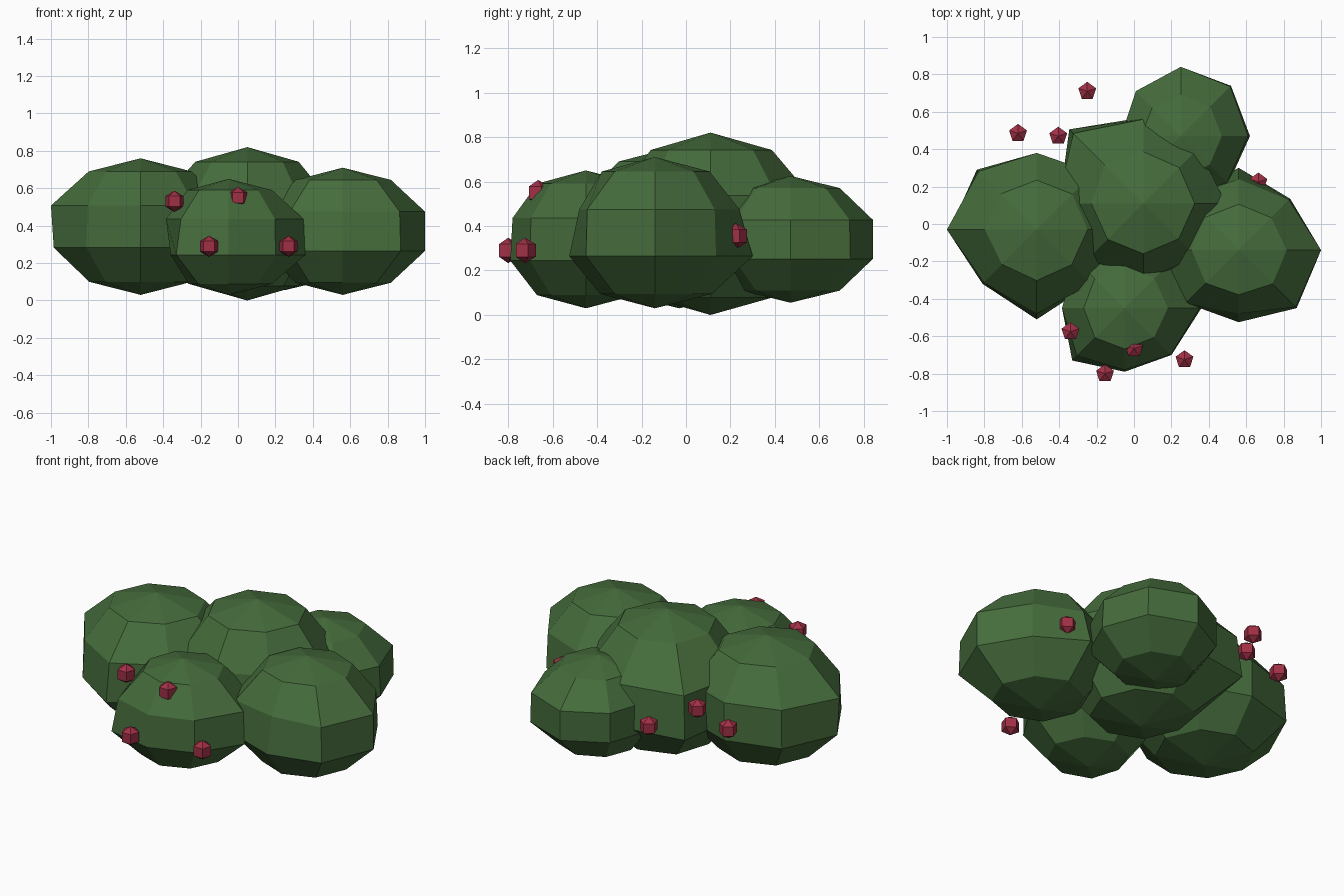
import bpy, bmesh, math

if "Cube" in bpy.data.objects:
    bpy.data.objects.remove(bpy.data.objects["Cube"])


def material(name, rgb):
    m = bpy.data.materials.new(name)
    m.diffuse_color = (*rgb, 1)
    m.use_nodes = True
    m.node_tree.nodes["Principled BSDF"].inputs["Base Color"].default_value = m.diffuse_color
    return m


LEAF = material("leaf_green", (0.06, 0.15, 0.045))
BERRY = material("berry_red", (0.35, 0.03, 0.06))


def faceted_ball(name, centre, rings, half_height, turn, mat):
    """Low-poly ball: each ring is a list of radii, poles closed by fans."""
    bm = bmesh.new()
    n, count = len(rings[0]), len(rings)
    loops = []
    for i, radii in enumerate(rings):
        z = half_height * math.cos(math.pi * (i + 1) / (count + 1))
        loops.append([bm.verts.new((r * math.cos(turn + math.tau * k / n),
                                    r * math.sin(turn + math.tau * k / n), z))
                      for k, r in enumerate(radii)])
    top = bm.verts.new((0, 0, half_height))
    bottom = bm.verts.new((0, 0, -half_height))
    for k in range(n):
        j = (k + 1) % n
        bm.faces.new((top, loops[0][k], loops[0][j]))
        bm.faces.new((bottom, loops[-1][j], loops[-1][k]))
        for a, b in zip(loops, loops[1:]):
            bm.faces.new((a[k], b[k], b[j], a[j]))
    mesh = bpy.data.meshes.new(name)
    bm.to_mesh(mesh)
    bm.free()
    mesh.materials.append(mat)
    ob = bpy.data.objects.new(name, mesh)
    ob.location = centre
    bpy.context.collection.objects.link(ob)


def foliage(name, centre, half_height, upper, lower):
    """Uneven eight-sided clump; radii run counter-clockwise from +x."""
    cap = math.sin(math.radians(36)) / math.sin(math.radians(72))
    mean = (sum(upper) + sum(lower)) / 16
    top = [cap * (0.3 * r + 0.7 * mean) for r in upper]
    base = [cap * (0.3 * r + 0.7 * mean) for r in lower]
    faceted_ball(name, centre, [top, upper, lower, base], half_height, 0, LEAF)


# Leaf clumps
foliage("centre_foliage", (0.05, 0.11, 0.41), 0.41,
        [0.44, 0.42, 0.45, 0.53, 0.46, 0.42, 0.41, 0.40],
        [0.43, 0.42, 0.46, 0.56, 0.45, 0.43, 0.42, 0.44])
foliage("left_foliage", (-0.52, -0.03, 0.395), 0.365,
        [0.45, 0.43, 0.41, 0.44, 0.48, 0.40, 0.45, 0.41],
        [0.45, 0.43, 0.41, 0.453, 0.465, 0.41, 0.48, 0.41])
foliage("right_foliage", (0.56, -0.14, 0.37), 0.34,
        [0.44, 0.38, 0.38, 0.40, 0.41, 0.40, 0.34, 0.43],
        [0.44, 0.389, 0.44, 0.41, 0.41, 0.40, 0.385, 0.438])
foliage("front_foliage", (-0.05, -0.45, 0.34), 0.31,
        [0.40, 0.37, 0.37, 0.37, 0.335, 0.36, 0.33, 0.35],
        [0.41, 0.37, 0.37, 0.37, 0.31, 0.396, 0.34, 0.354])
foliage("back_foliage", (0.25, 0.47, 0.34), 0.285,
        [0.36, 0.375, 0.37, 0.34, 0.32, 0.35, 0.35, 0.35],
        [0.37, 0.38, 0.37, 0.34, 0.32, 0.35, 0.35, 0.36])

# Berries: five-sided, one corner pointing to the back
berries = [(-0.34, -0.575, 0.53), (0.0, -0.665, 0.55), (-0.155, -0.80, 0.29),
           (0.27, -0.725, 0.29), (0.665, 0.225, 0.355), (-0.25, 0.71, 0.425),
           (-0.405, 0.47, 0.48), (-0.62, 0.485, 0.42)]
for i, spot in enumerate(berries, 1):
    faceted_ball(f"berry_{i}", spot, [[0.05] * 5, [0.05] * 5], 0.057,
                 math.pi / 2, BERRY)
